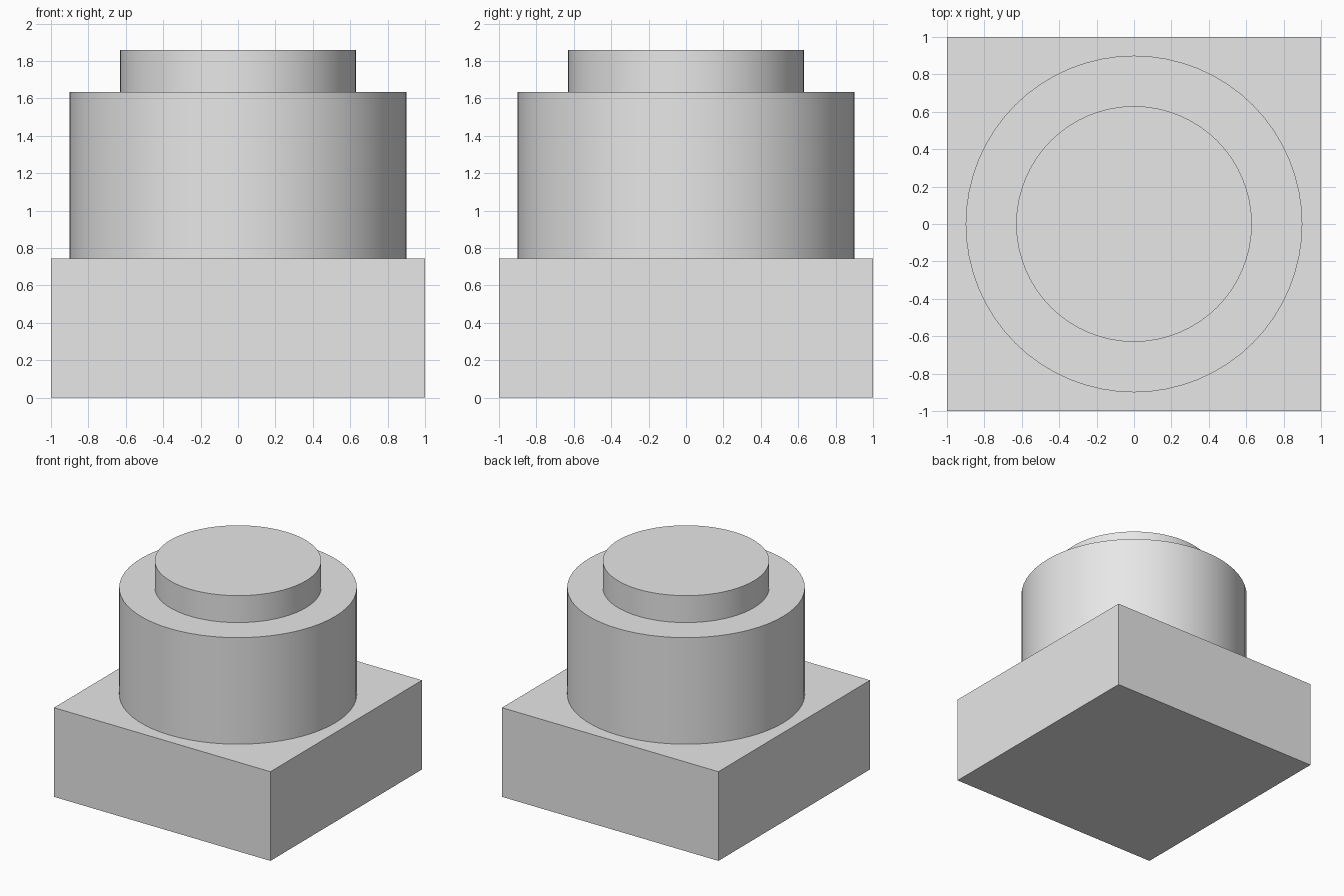
import bpy
import math

cube = bpy.data.objects.get("Cube")
if cube:
    bpy.data.objects.remove(cube, do_unlink=True)

# Single light grey material
grey = bpy.data.materials.new("light_grey")
grey.use_nodes = True
colour = (0.8, 0.8, 0.8, 1.0)
grey.diffuse_color = colour
grey.node_tree.nodes["Principled BSDF"].inputs["Base Color"].default_value = colour


def finish(name):
    obj = bpy.context.object
    obj.name = name
    obj.data.materials.append(grey)
    return obj


def disc(name, radius, bottom, top):
    bpy.ops.mesh.primitive_cylinder_add(
        vertices=64, radius=radius, depth=top - bottom,
        location=(0, 0, (bottom + top) / 2))
    bpy.ops.object.shade_smooth_by_angle(angle=math.radians(30))
    return finish(name)


BASE_TOP, BODY_TOP, CAP_TOP = 0.745, 1.635, 1.86

# Square base block
bpy.ops.mesh.primitive_cube_add(size=2, location=(0, 0, BASE_TOP / 2))
base = finish("square_base")
for v in base.data.vertices:
    v.co.z *= BASE_TOP / 2

# Round body and the smaller cap on top
disc("round_body", 0.9, BASE_TOP, BODY_TOP)
disc("top_cap", 0.63, BODY_TOP, CAP_TOP)
